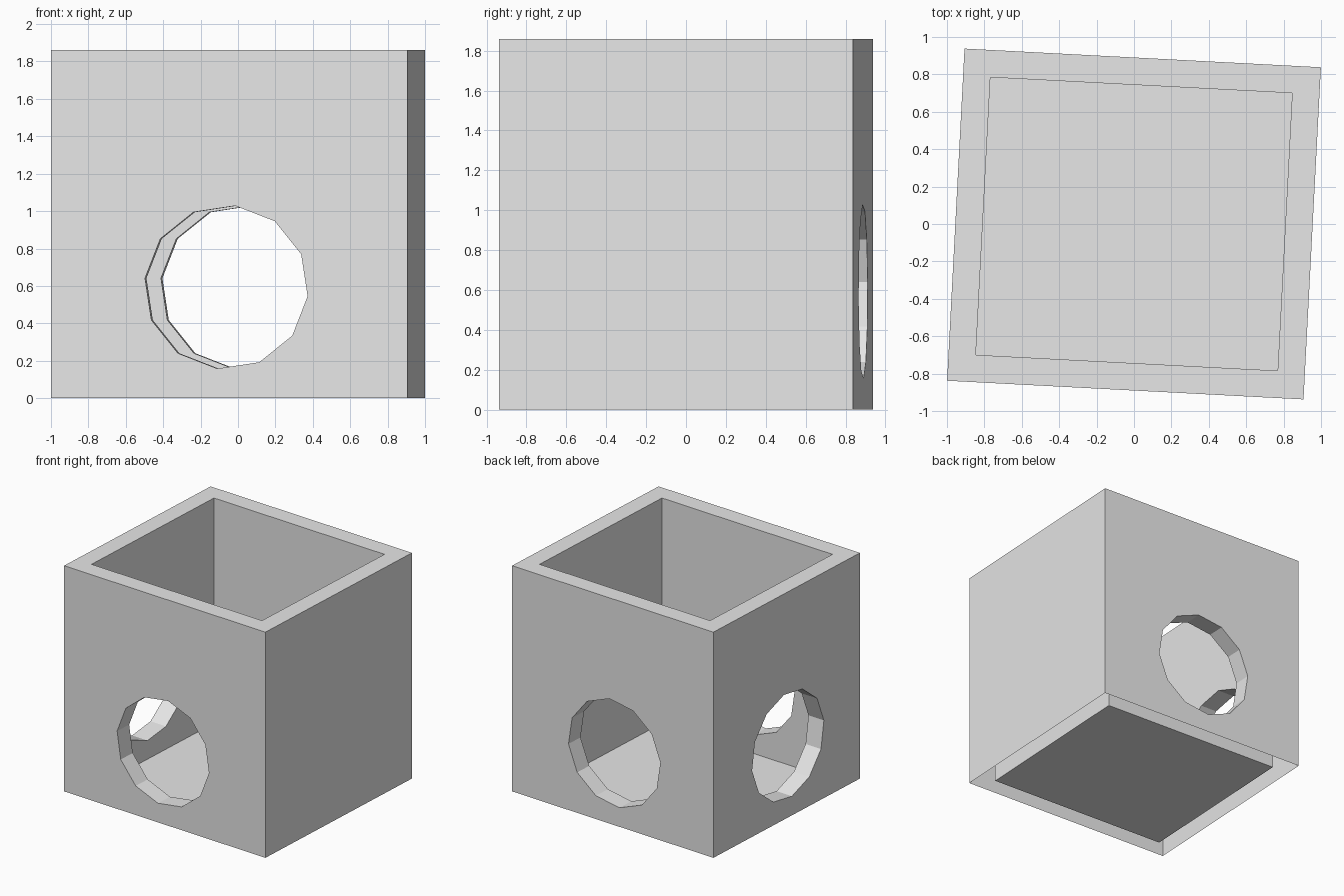
import bpy
import bmesh
from math import radians
from mathutils import Matrix

cube = bpy.data.objects.get("Cube")
if cube:
    bpy.data.objects.remove(cube, do_unlink=True)

WIDTH, DEPTH, HEIGHT = 1.908, 1.778, 1.86
WALL, FLOOR = 0.146, 0.004
HOLE_RADIUS, HOLE_Z = 0.438, 0.593
HOLE_OFFSET = -0.016
PHASE = radians(-6.3)

grey = bpy.data.materials.new("plain grey")
grey.use_nodes = True
GREY = (0.8, 0.8, 0.8, 1)
grey.diffuse_color = GREY
grey.node_tree.nodes["Principled BSDF"].inputs["Base Color"].default_value = GREY


def add_object(name, bm):
    bmesh.ops.recalc_face_normals(bm, faces=bm.faces)
    mesh = bpy.data.meshes.new(name)
    bm.to_mesh(mesh)
    bm.free()
    mesh.materials.append(grey)
    obj = bpy.data.objects.new(name, mesh)
    bpy.context.collection.objects.link(obj)
    return obj


def box(name, x, y, bottom, top):
    bm = bmesh.new()
    place = Matrix.Translation((0, 0, (bottom + top) / 2))
    bmesh.ops.create_cube(bm, size=1, matrix=place @ Matrix.Diagonal((x, y, top - bottom, 1)))
    return add_object(name, bm)


def hole_cutter(name, turn, start, end):
    """Twelve-sided bar along the local y axis, turned about z."""
    bm = bmesh.new()
    place = (Matrix.Rotation(turn, 4, 'Z')
             @ Matrix.Translation((HOLE_OFFSET, (start + end) / 2, HOLE_Z))
             @ Matrix.Rotation(radians(90), 4, 'X')
             @ Matrix.Rotation(PHASE, 4, 'Z'))
    bmesh.ops.create_cone(bm, cap_ends=True, segments=12, radius1=HOLE_RADIUS,
                          radius2=HOLE_RADIUS, depth=end - start, matrix=place)
    return add_object(name, bm)


# Open box: cavity, through hole front to back, and one hole in the right wall
body = box("hollow_box", WIDTH, DEPTH, 0, HEIGHT)
cutters = [
    box("cavity_cutter", WIDTH - 2 * WALL, DEPTH - 2 * WALL, FLOOR, HEIGHT + 1),
    hole_cutter("through_hole_cutter", 0, -2, 2),
    hole_cutter("side_hole_cutter", radians(90), 0, 2),
]
for cutter in cutters:
    mod = body.modifiers.new(cutter.name, 'BOOLEAN')
    mod.operation = 'DIFFERENCE'
    mod.solver = 'EXACT'
    mod.object = cutter

# Bake the cuts, then remove the cutters
graph = bpy.context.evaluated_depsgraph_get()
result = bpy.data.meshes.new_from_object(body.evaluated_get(graph))
body.modifiers.clear()
body.data = result
for cutter in cutters:
    bpy.data.objects.remove(cutter, do_unlink=True)

# Underside is open between the outer walls and the inner shell
bm = bmesh.new()
bm.from_mesh(result)
under = [f for f in bm.faces if all(v.co.z < FLOOR / 2 for v in f.verts)]
bmesh.ops.delete(bm, geom=under, context='FACES')
bm.to_mesh(result)
bm.free()

# The whole box stands slightly turned
result.transform(Matrix.Rotation(radians(-3), 4, 'Z'))
